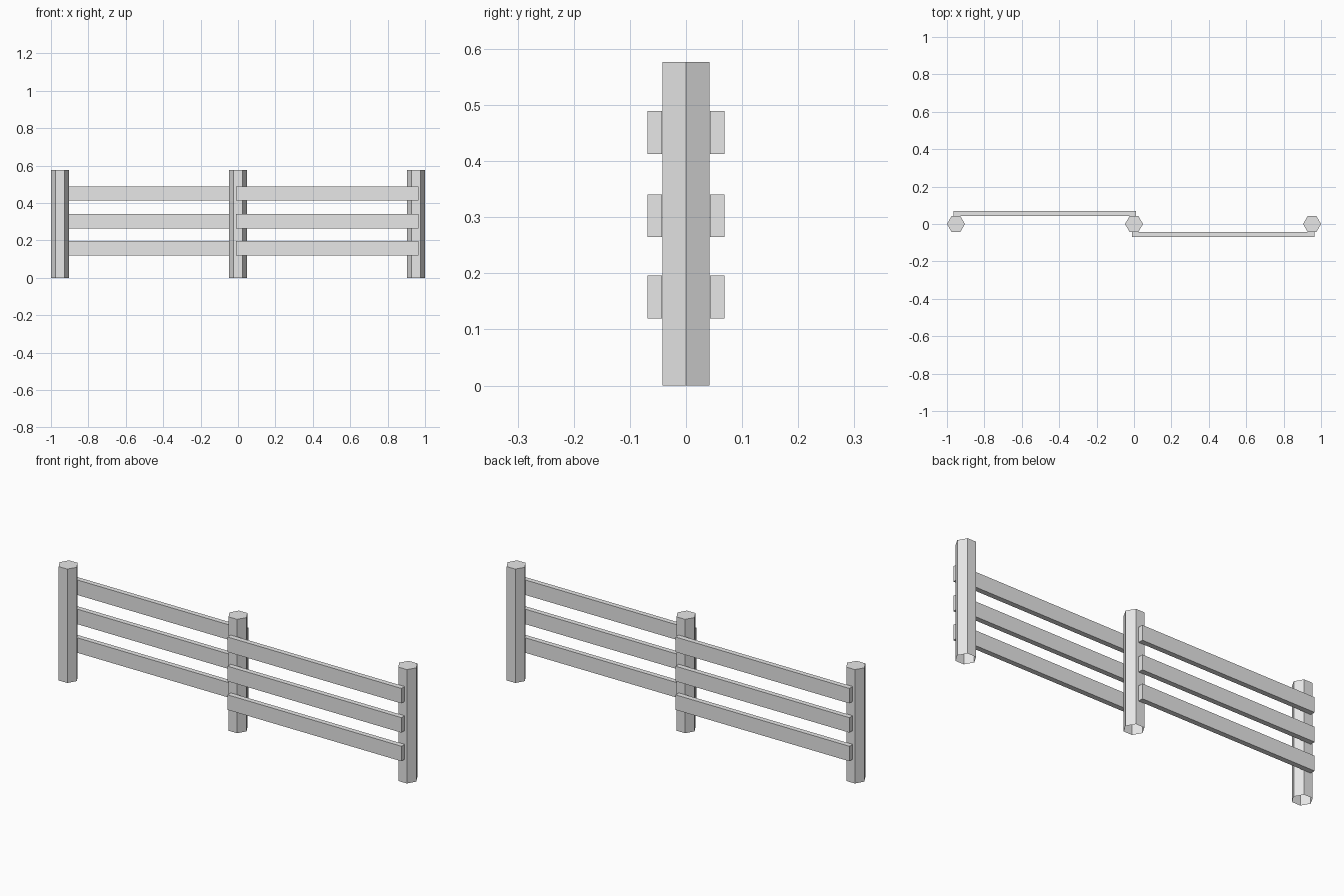
import bpy
import bmesh
from math import pi
from mathutils import Matrix, Vector

cube = bpy.data.objects.get("Cube")
if cube:
    bpy.data.objects.remove(cube, do_unlink=True)

# Single plain grey
grey = bpy.data.materials.new("plain_grey")
grey.use_nodes = True
colour = (0.8, 0.8, 0.8, 1)
grey.diffuse_color = colour
grey.node_tree.nodes["Principled BSDF"].inputs["Base Color"].default_value = colour

POST_X = 0.952
POST_RADIUS = 0.048
POST_HEIGHT = 0.577
RAIL_SIZE = (0.975, 0.026, 0.076)
RAIL_HEIGHTS = (0.158, 0.303, 0.451)


def add_object(name, bm, location):
    mesh = bpy.data.meshes.new(name)
    bm.to_mesh(mesh)
    bm.free()
    mesh.materials.append(grey)
    obj = bpy.data.objects.new(name, mesh)
    obj.location = location
    bpy.context.collection.objects.link(obj)


def add_post(name, x):
    """Six-sided post with corners toward +x and -x, open underneath."""
    bm = bmesh.new()
    bmesh.ops.create_cone(bm, cap_ends=True, segments=6, radius1=POST_RADIUS,
                          radius2=POST_RADIUS, depth=POST_HEIGHT,
                          matrix=Matrix.Rotation(pi / 2, 4, "Z"))
    bottom = [f for f in bm.faces if f.normal.z < -0.9]
    bmesh.ops.delete(bm, geom=bottom, context="FACES_ONLY")
    add_object(name, bm, (x, 0, POST_HEIGHT / 2))


def add_rail(name, x, y, z):
    bm = bmesh.new()
    bmesh.ops.create_cube(bm, size=1)
    bmesh.ops.scale(bm, vec=Vector(RAIL_SIZE), verts=bm.verts)
    add_object(name, bm, (x, y, z))


# Posts
for name, x in (("right_post", -POST_X), ("middle_post", 0), ("left_post", POST_X)):
    add_post(name, x)

# Rails: behind the posts on the right half, in front on the left half
for level, z in zip(("lower", "middle", "upper"), RAIL_HEIGHTS):
    for half, side in (("right", -1), ("left", 1)):
        add_rail(f"{half}_{level}_rail", side * 0.477, -side * 0.056, z)
